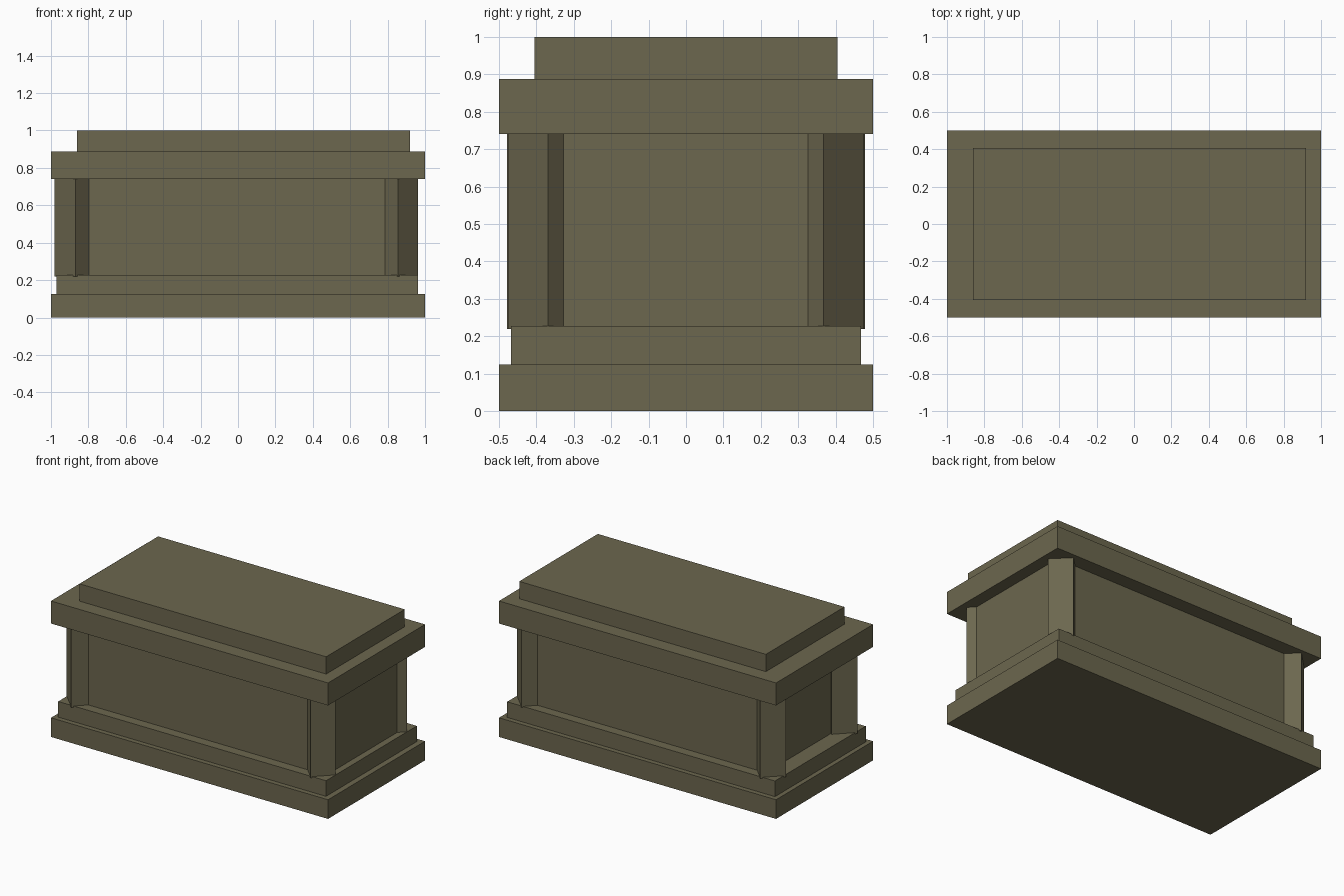
import bpy
import bmesh
import math
from mathutils import Matrix

if "Cube" in bpy.data.objects:
    bpy.data.objects.remove(bpy.data.objects["Cube"])

stone = bpy.data.materials.new("olive stone")
stone.diffuse_color = (0.15, 0.135, 0.077, 1)
stone.use_nodes = True
stone.node_tree.nodes["Principled BSDF"].inputs["Base Color"].default_value = stone.diffuse_color


def box(name, x0, x1, y0, y1, z0, z1, turn=0):
    """Flat-sided block given by its bounds, optionally turned about z."""
    bm = bmesh.new()
    bmesh.ops.create_cube(bm, size=1)
    bm.transform(Matrix.Rotation(turn, 4, 'Z')
                 @ Matrix.Diagonal((x1 - x0, y1 - y0, z1 - z0, 1)))
    mesh = bpy.data.meshes.new(name)
    bm.to_mesh(mesh)
    bm.free()
    mesh.materials.append(stone)
    ob = bpy.data.objects.new(name, mesh)
    ob.location = ((x0 + x1) / 2, (y0 + y1) / 2, (z0 + z1) / 2)
    bpy.context.collection.objects.link(ob)
    return ob


# Stepped base
box("base_slab", -1, 1, -0.5, 0.5, 0, 0.125)
box("base_step", -0.97, 0.963, -0.468, 0.468, 0.12, 0.227)

# Main chest, rising through the cornice to form the raised top
box("chest_body", -0.86, 0.92, -0.405, 0.405, 0.2, 1.0)

# Overhanging cornice
box("cornice", -1, 1, -0.5, 0.5, 0.74, 0.887)

# Corner posts turned diagonally
for end, cx, half_diag in (("left", -0.87, 0.11), ("right", 0.856, 0.106)):
    for side, cy in (("front", -0.369), ("back", 0.368)):
        h = half_diag / math.sqrt(2)
        box(f"corner_post_{side}_{end}", cx - h, cx + h, cy - h, cy + h,
            0.219, 0.75, math.radians(45))
